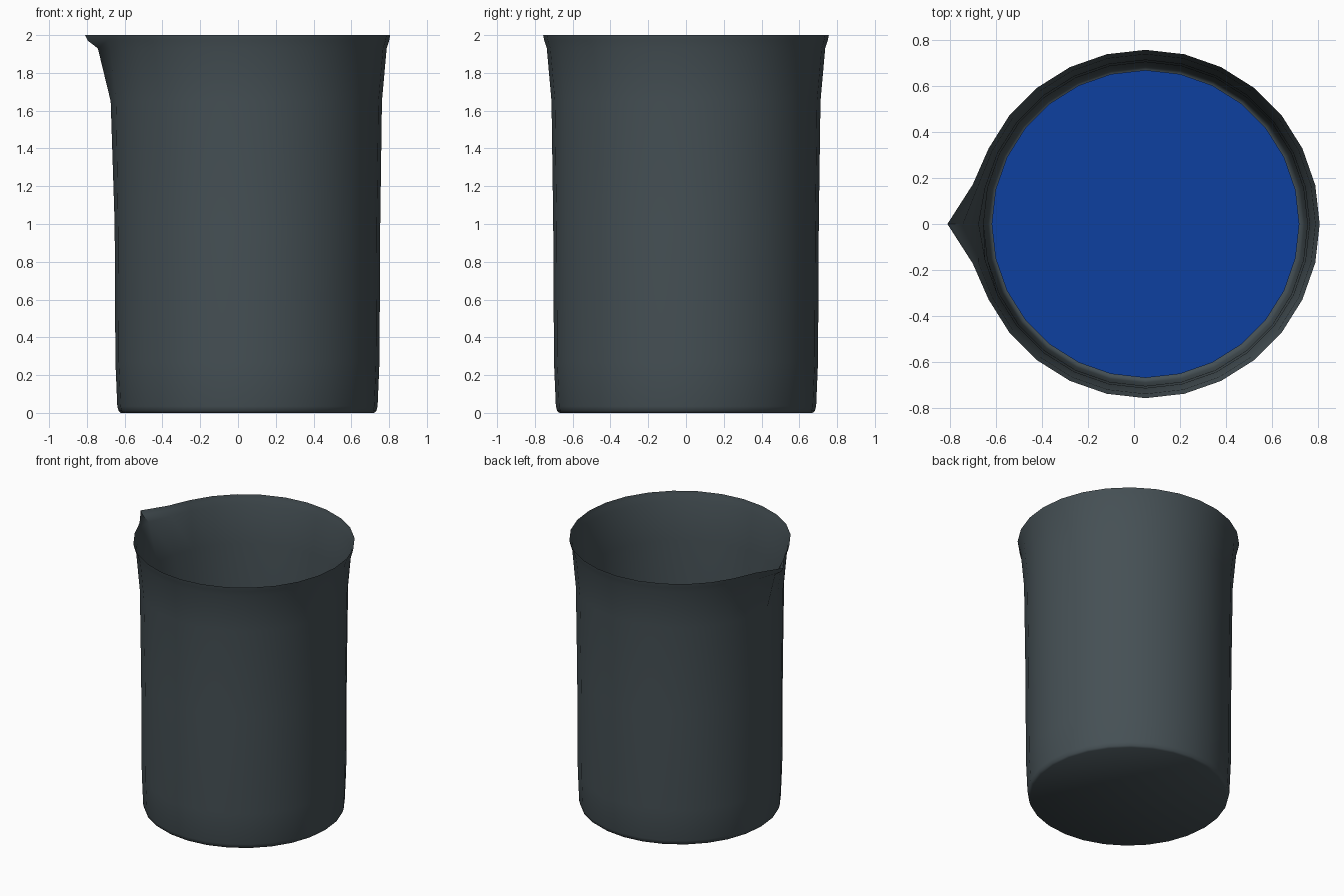
import bpy, bmesh, math

cube = bpy.data.objects.get("Cube")
if cube:
    bpy.data.objects.remove(cube, do_unlink=True)

SIDES = 28
CENTRE_X = 0.05


def material(name, rgb):
    mat = bpy.data.materials.new(name)
    mat.use_nodes = True
    colour = (*rgb, 1)
    mat.diffuse_color = colour
    mat.node_tree.nodes["Principled BSDF"].inputs["Base Color"].default_value = colour
    return mat


def lathe(name, profile, mat, reach=None, cap_top=False):
    """Stack rings from (radius, height) pairs; reach pushes ring points outward."""
    bm = bmesh.new()
    rings = []
    for level, (radius, z) in enumerate(profile):
        ring = []
        for i in range(SIDES):
            a = 2 * math.pi * i / SIDES
            r = radius + (reach(level, i) if reach else 0)
            ring.append(bm.verts.new((CENTRE_X + r * math.cos(a), r * math.sin(a), z)))
        rings.append(ring)
    for low, high in zip(rings, rings[1:]):
        for i in range(SIDES):
            j = (i + 1) % SIDES
            bm.faces.new((low[i], low[j], high[j], high[i]))
    bm.faces.new(rings[0][::-1])
    if cap_top:
        bm.faces.new(rings[-1])
    mesh = bpy.data.meshes.new(name)
    bm.to_mesh(mesh)
    bm.free()
    mesh.materials.append(mat)
    obj = bpy.data.objects.new(name, mesh)
    bpy.context.collection.objects.link(obj)
    bpy.ops.object.select_all(action="DESELECT")
    obj.select_set(True)
    bpy.context.view_layer.objects.active = obj
    bpy.ops.object.shade_smooth_by_angle(angle=math.radians(40))
    return obj


# Flared beaker wall, with a pointed pouring lip on the -x side
wall = [(0.67, 0), (0.682, 0.01), (0.689, 0.035), (0.699, 0.27), (0.703, 1.0),
        (0.712, 1.65), (0.737, 1.93), (0.75, 1.97), (0.756, 2.0)]
lip = {5: 0.012, 6: 0.055, 7: 0.095, 8: 0.104}


def lip_reach(level, i):
    steps = abs(i - SIDES // 2)
    return lip.get(level, 0) * (1, 0.13)[steps] if steps < 2 else 0


glass = material("dark grey glass", (0.06, 0.08, 0.09))
lathe("beaker", wall, glass, lip_reach)

# Blue liquid filling the lower half
blue = material("blue liquid", (0.004, 0.05, 0.35))
lathe("liquid", [(0.655, 0.02), (0.668, 0.06), (0.668, 1.0)], blue, cap_top=True)
